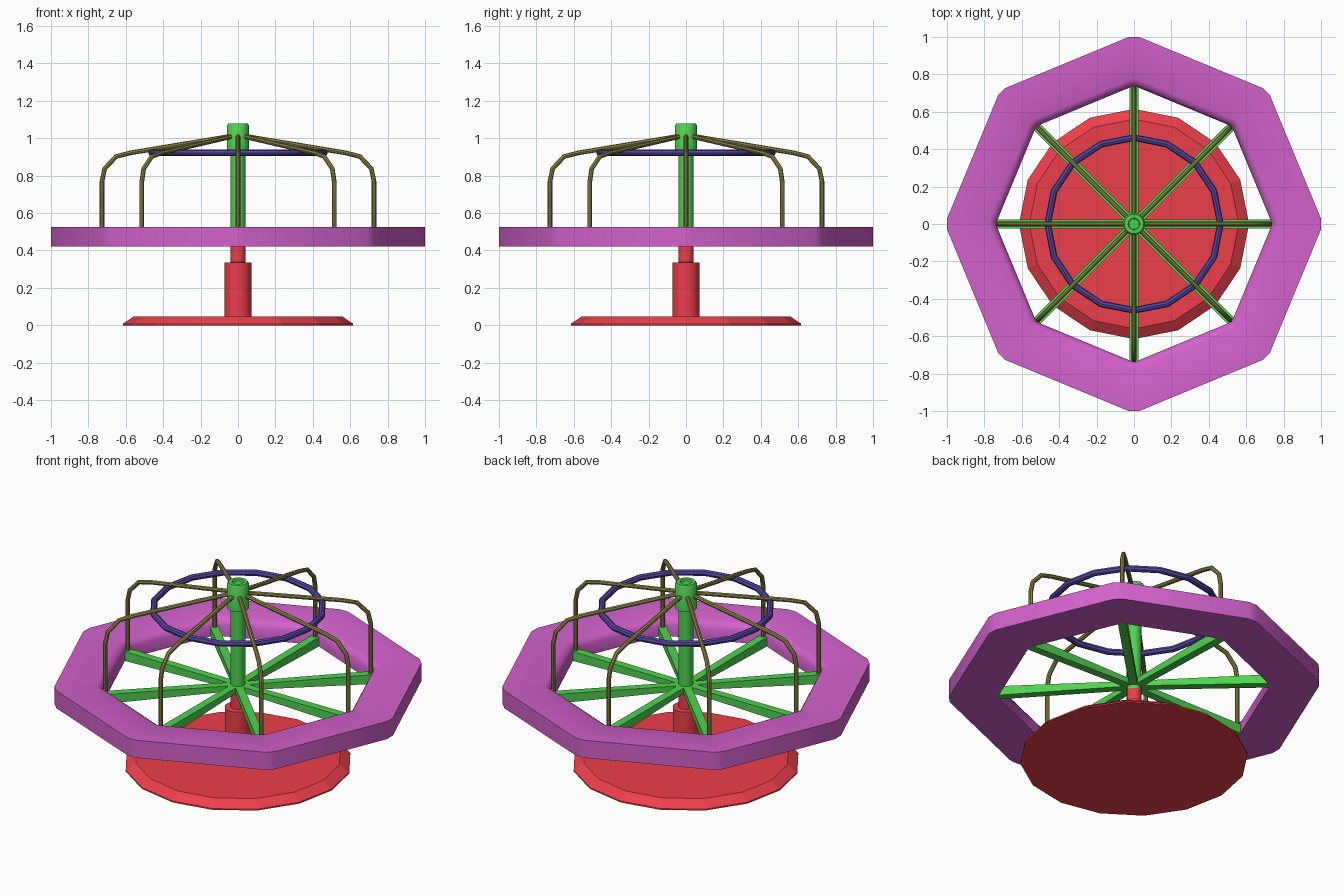
import bpy, bmesh
from math import sin, cos, pi, radians
from mathutils import Vector

if "Cube" in bpy.data.objects:
    bpy.data.objects.remove(bpy.data.objects["Cube"])


def material(name, rgb):
    m = bpy.data.materials.new(name)
    m.diffuse_color = (*rgb, 1)
    m.use_nodes = True
    m.node_tree.nodes["Principled BSDF"].inputs["Base Color"].default_value = m.diffuse_color
    return m


RED = material("red", (0.85, 0.05, 0.07))
GREEN = material("green", (0.08, 0.65, 0.08))
PINK = material("pink", (0.65, 0.12, 0.60))
OLIVE = material("olive", (0.27, 0.25, 0.06))
PURPLE = material("purple", (0.09, 0.06, 0.36))


def finish(name, bm, mat, smooth=False):
    bmesh.ops.recalc_face_normals(bm, faces=bm.faces[:])
    me = bpy.data.meshes.new(name)
    bm.to_mesh(me)
    bm.free()
    ob = bpy.data.objects.new(name, me)
    bpy.context.collection.objects.link(ob)
    me.materials.append(mat)
    if smooth:
        bpy.ops.object.select_all(action='DESELECT')
        ob.select_set(True)
        bpy.context.view_layer.objects.active = ob
        bpy.ops.object.shade_smooth_by_angle(angle=radians(35))
    return ob


def bridge(bm, a, b):
    n = len(a)
    for i in range(n):
        bm.faces.new((a[i], a[(i + 1) % n], b[(i + 1) % n], b[i]))


def loft(loops, closed=False):
    """Skin a list of point loops; cap the ends unless closed."""
    bm = bmesh.new()
    rings = [[bm.verts.new(p) for p in lp] for lp in loops]
    for a, b in zip(rings, rings[1:]):
        bridge(bm, a, b)
    if closed:
        bridge(bm, rings[-1], rings[0])
    else:
        bm.faces.new(rings[0])
        bm.faces.new(rings[-1])
    return bm


def circle(r, z, n=16):
    return [(r * cos(2 * pi * i / n), r * sin(2 * pi * i / n), z) for i in range(n)]


def octagon(r, z, h):
    """Octagon with each corner clipped to a flat of half width h."""
    return [(r * cos(k * pi / 4) - s * h * sin(k * pi / 4),
             r * sin(k * pi / 4) + s * h * cos(k * pi / 4), z)
            for k in range(8) for s in (-1, 1)]


def lathe(name, profile, mat, smooth=True):
    return finish(name, loft([circle(r, z) for r, z in profile]), mat, smooth)


# fixed base and stem
lathe("base_plate", [(0.615, 0), (0.615, 0.008), (0.56, 0.046)], RED, False)
lathe("base_stem", [(0.072, 0.04), (0.072, 0.335), (0.04, 0.337), (0.04, 0.44)], RED)

# central pole with cap
lathe("centre_pole", [(0.04, 0.42), (0.04, 0.925), (0.06, 0.926), (0.06, 1.065),
                      (0.052, 1.08), (0.032, 1.08), (0.028, 1.07)], GREEN)

# octagonal platform
finish("platform", loft([octagon(1.0, 0.42, 0.028), octagon(1.0, 0.525, 0.028),
                         octagon(0.775, 0.525, 0.014), octagon(0.75, 0.512, 0.012),
                         octagon(0.735, 0.485, 0.010), octagon(0.735, 0.42, 0.010)],
                        closed=True), PINK, True)

# grab ring
bm_loops = []
for i in range(16):
    a = 2 * pi * i / 16
    bm_loops.append([((0.462 + 0.018 * cos(t)) * cos(a), (0.462 + 0.018 * cos(t)) * sin(a),
                      0.922 + 0.018 * sin(t)) for t in [2 * pi * j / 8 for j in range(8)]])
finish("grab_ring", loft(bm_loops, closed=True), PURPLE, True)

# eight spokes and bent handrails
RAIL = [(0.727, 0.46), (0.727, 0.77), (0.713, 0.837), (0.652, 0.902), (0.575, 0.922), (0.03, 1.012)]
for k in range(8):
    a = k * pi / 4
    d, p = Vector((cos(a), sin(a), 0)), Vector((-sin(a), cos(a), 0))
    up = Vector((0, 0, 1))
    ends = []
    for r, lo, hi in ((0.02, 0.442, 0.473), (0.745, 0.421, 0.477)):
        w = 0.023
        ends.append([d * r + p * s + up * z for s, z in ((-w, lo), (w, lo), (w, hi), (-w, hi))])
    finish(f"spoke_{k + 1}", loft(ends), GREEN)

    pts = [Vector(q) for q in RAIL]
    loops = []
    for i, q in enumerate(pts):
        t_in = (q - pts[max(i - 1, 0)]).normalized()
        t_out = (pts[min(i + 1, len(pts) - 1)] - q).normalized()
        t = (t_in + t_out).normalized()
        n = d * t.y - up * t.x
        c = d * q.x + up * q.y
        loops.append([c + 0.0125 * (n * cos(u) + p * sin(u))
                      for u in [2 * pi * j / 8 for j in range(8)]])
    finish(f"handrail_{k + 1}", loft(loops), OLIVE, True)
